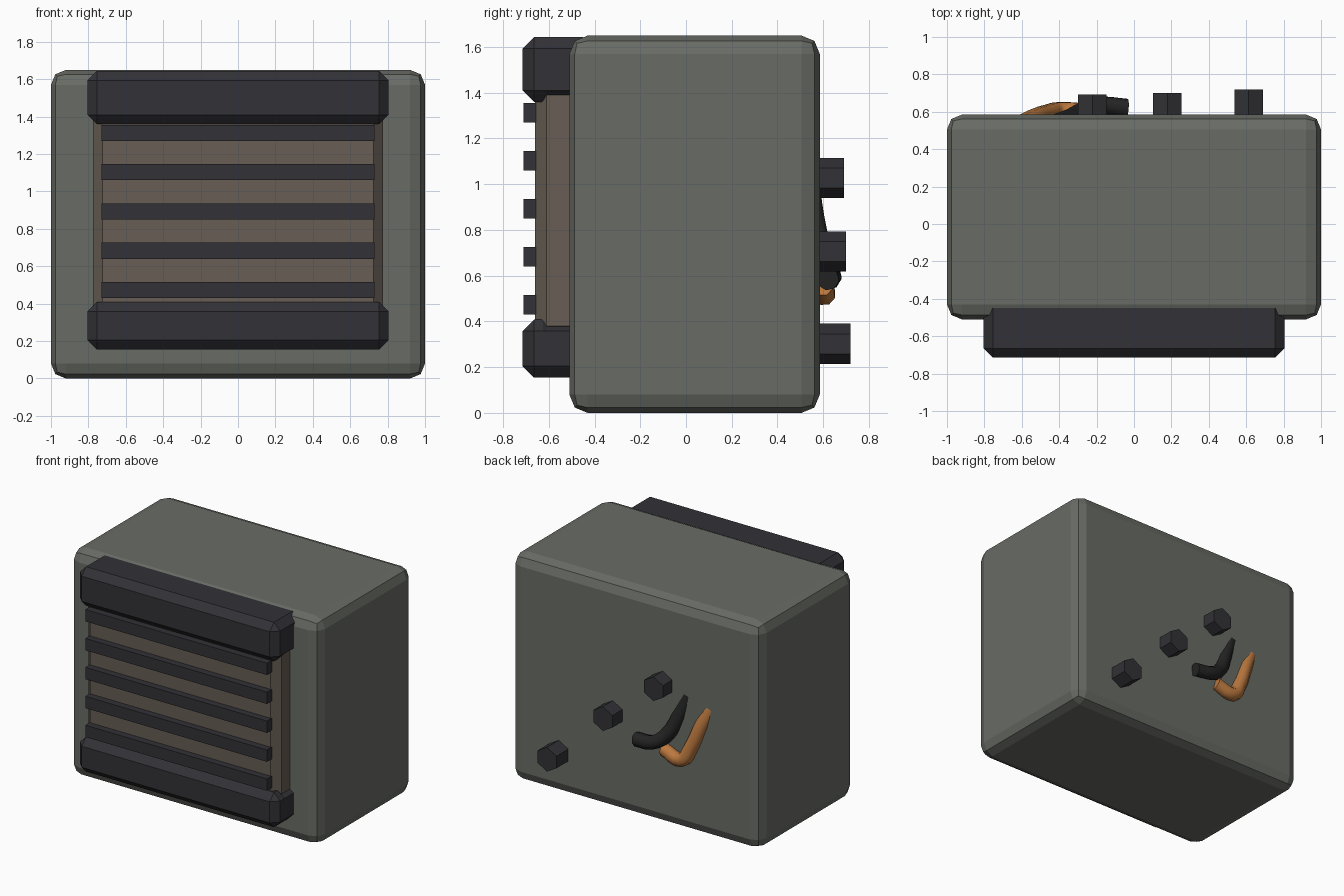
import bpy, bmesh, math
from mathutils import Matrix, Vector

if "Cube" in bpy.data.objects:
    bpy.data.objects.remove(bpy.data.objects["Cube"])


def material(name, rgb):
    m = bpy.data.materials.new(name)
    m.diffuse_color = (*rgb, 1)
    m.use_nodes = True
    m.node_tree.nodes["Principled BSDF"].inputs["Base Color"].default_value = m.diffuse_color
    return m


GREEN = material("grey_green", (0.14, 0.15, 0.13))
DARK = material("dark_trim", (0.032, 0.032, 0.038))
BROWN = material("brown_panel", (0.135, 0.11, 0.09))
COPPER = material("copper", (0.5, 0.19, 0.05))
BLACK = material("black_rubber", (0.018, 0.018, 0.018))


def finish(name, bm, mat):
    bmesh.ops.recalc_face_normals(bm, faces=bm.faces[:])
    me = bpy.data.meshes.new(name)
    bm.to_mesh(me)
    bm.free()
    ob = bpy.data.objects.new(name, me)
    me.materials.append(mat)
    bpy.context.collection.objects.link(ob)
    return ob


def box(name, lo, hi, mat, bevel=0, segments=1):
    lo, hi = Vector(lo), Vector(hi)
    bm = bmesh.new()
    bmesh.ops.create_cube(bm, size=1, matrix=Matrix.Translation((lo + hi) / 2)
                          @ Matrix.Diagonal((*(hi - lo), 1)))
    if bevel:
        bmesh.ops.bevel(bm, geom=bm.edges[:], offset=bevel, segments=segments,
                        profile=0.5, affect='EDGES')
    return finish(name, bm, mat)


def bumper(name, z_outer, z_inner, mat):
    # chamfered bar with a small step on the side facing the grille
    s = 1 if z_inner > z_outer else -1
    c = 0.05
    prof = [(-0.45, z_outer), (-0.665, z_outer), (-0.715, z_outer + s * c),
            (-0.715, z_inner - s * c), (-0.665, z_inner), (-0.625, z_inner),
            (-0.61, z_inner - s * 0.018), (-0.45, z_inner - s * 0.018)]
    z0, z1 = sorted((z_outer, z_inner))
    ends = [(max(y, -0.665), min(max(z, z0 + c), z1 - c)) for y, z in prof]
    bm = bmesh.new()
    rings = [[bm.verts.new((x, y, z)) for y, z in p] for x, p in
             ((-0.805, ends), (-0.755, prof), (0.755, prof), (0.805, ends))]
    n = len(prof)
    for a, b in zip(rings, rings[1:]):
        for i in range(n):
            j = (i + 1) % n
            bm.faces.new((a[i], a[j], b[j], b[i]))
    bm.faces.new(rings[0])
    bm.faces.new(rings[-1])
    bmesh.ops.remove_doubles(bm, verts=bm.verts[:], dist=0.0005)
    return finish(name, bm, mat)


def cable(name, points, radius, mat):
    cu = bpy.data.curves.new(name, 'CURVE')
    cu.dimensions = '3D'
    cu.bevel_depth = radius
    cu.bevel_resolution = 2
    cu.resolution_u = 4
    cu.use_fill_caps = True
    sp = cu.splines.new('BEZIER')
    sp.bezier_points.add(len(points) - 1)
    for bp, p in zip(sp.bezier_points, points):
        bp.co = p
        bp.handle_left_type = bp.handle_right_type = 'AUTO'
    cu.materials.append(mat)
    ob = bpy.data.objects.new(name, cu)
    bpy.context.collection.objects.link(ob)


# main cabinet
box("body", (-1, -0.51, 0), (1, 0.585, 1.65), GREEN, 0.08, 2)

# front grille: panel, slats and the two bumpers
box("grille_panel", (-0.775, -0.66, 0.33), (0.775, -0.42, 1.44), BROWN, 0.05)
for i in range(5):
    z = 0.473 + 0.21 * i
    box(f"grille_slat_{i + 1}", (-0.73, -0.71, z - 0.043),
        (0.73, -0.64, z + 0.043), DARK)
bumper("lower_bumper", 0.155, 0.408, DARK)
bumper("upper_bumper", 1.643, 1.36, DARK)

# hexagonal bolts on the back
for i, (x, y, z) in enumerate([(0.613, 0.72, 0.302), (0.178, 0.70, 0.706),
                               (-0.222, 0.692, 1.027)]):
    bm = bmesh.new()
    depth = y - 0.5
    bmesh.ops.create_cone(
        bm, cap_ends=True, segments=6, radius1=0.088, radius2=0.088, depth=depth,
        matrix=Matrix.Translation((x, y - depth / 2, z))
        @ Matrix.Rotation(math.radians(90), 4, 'X'))
    finish(f"bolt_{i + 1}", bm, DARK)

# half-buried cables on the back
cable("copper_cable", [(-0.61, 0.53, 0.97), (-0.53, 0.568, 0.80), (-0.455, 0.592, 0.62),
                       (-0.39, 0.605, 0.525), (-0.24, 0.595, 0.56)], 0.05, COPPER)
cable("black_cable", [(-0.41, 0.54, 0.98), (-0.345, 0.565, 0.82), (-0.275, 0.60, 0.68),
                      (-0.18, 0.63, 0.605), (-0.035, 0.62, 0.585)], 0.05, BLACK)
